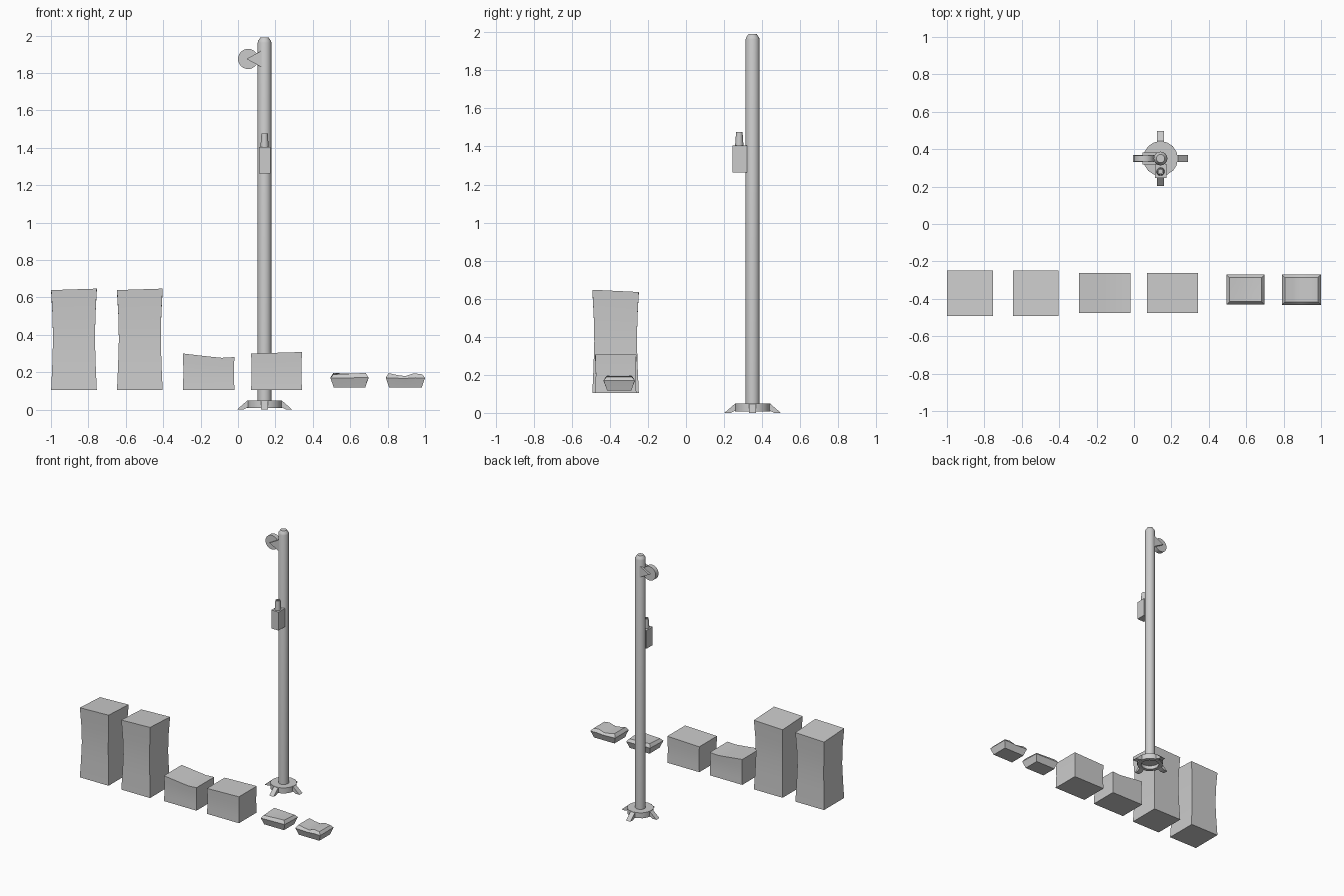
import bpy, bmesh
from math import sin, cos, pi, radians
from mathutils import Matrix

if "Cube" in bpy.data.objects:
    bpy.data.objects.remove(bpy.data.objects["Cube"])

PX, PY = 0.142, 0.35  # pole axis


def finish(name, bm, smooth=True):
    bmesh.ops.recalc_face_normals(bm, faces=bm.faces)
    me = bpy.data.meshes.new(name)
    bm.to_mesh(me)
    bm.free()
    ob = bpy.data.objects.new(name, me)
    bpy.context.collection.objects.link(ob)
    bpy.ops.object.select_all(action='DESELECT')
    ob.select_set(True)
    bpy.context.view_layer.objects.active = ob
    if smooth:
        bpy.ops.object.shade_smooth_by_angle(angle=radians(35))
    return ob


def lathe(name, profile, x, y, n=16):
    """Revolve (radius, z) points; radius 0 ends close the shape."""
    bm = bmesh.new()
    rings = []
    for r, z in profile:
        if r == 0:
            rings.append([bm.verts.new((x, y, z))] * n)
        else:
            rings.append([bm.verts.new((x + r * cos(2 * pi * i / n), y + r * sin(2 * pi * i / n), z))
                          for i in range(n)])
    for a, b in zip(rings, rings[1:]):
        for i in range(n):
            j = (i + 1) % n
            bm.faces.new(list(dict.fromkeys((a[i], a[j], b[j], b[i]))))
    return finish(name, bm)


def prism(name, outline, width, matrix):
    """Extrude an XZ outline symmetrically along Y."""
    bm = bmesh.new()
    f = bm.faces.new([bm.verts.new((x, -width / 2, z)) for x, z in outline])
    new = bmesh.ops.extrude_face_region(bm, geom=[f])['geom']
    bmesh.ops.translate(bm, vec=(0, width, 0), verts=[v for v in new if isinstance(v, bmesh.types.BMVert)])
    bmesh.ops.transform(bm, matrix=matrix, verts=bm.verts)
    return finish(name, bm)


def soft_block(name, cx, cy, hx, hy, levels, top):
    """Subdivided block: levels are five (z, inset) rings, top(u, v, t) lifts by height fraction t."""
    bm = bmesh.new()
    bmesh.ops.create_cube(bm, size=2)
    bmesh.ops.subdivide_edges(bm, edges=bm.edges[:], cuts=3, use_grid_fill=True)
    for v in bm.verts:
        u, w, k = v.co.x, v.co.y, round((v.co.z + 1) * 2)
        z, inset = levels[k]
        v.co = (cx + u * (hx - inset), cy + w * (hy - inset), z + top(u, w, k / 4))
    return finish(name, bm)


# tall waisted blocks
tall = [(0.105, 0), (0.24, 0.006), (0.375, 0.010), (0.51, 0.007), (0.637, 0)]
for i, x in enumerate((-0.877, -0.525)):
    soft_block(f"tall_block_{i + 1}", x, -0.37, 0.122, 0.122, tall,
               lambda u, v, t: t ** 3 * (0.004 * u - 0.006 * v))

# squat blocks, the first with a sagging top
low = [(0.105, 0), (0.155, 0.002), (0.2, 0.003), (0.25, 0.002), (0.3, 0)]
sag = {-1: 0.0, -0.5: -0.008, 0: -0.016, 0.5: -0.023, 1: -0.019}
soft_block("low_block_1", -0.157, -0.369, 0.138, 0.108, low, lambda u, v, t: t ** 2 * sag[round(u * 2) / 2])
soft_block("low_block_2", 0.206, -0.369, 0.136, 0.108, low, lambda u, v, t: t ** 2 * (0.004 + 0.004 * u))

# small pillow packs
pack = [(0.118, 0.018), (0.145, 0.009), (0.17, 0), (0.182, 0.008), (0.192, 0.016)]
soft_block("pack_1", 0.596, -0.351, 0.102, 0.080, pack, lambda u, v, t: -0.004 * t * (u * v))
wave = {-1: 0.003, -0.5: -0.007, 0: -0.013, 0.5: 0.002, 1: -0.003}
soft_block("pack_2", 0.895, -0.351, 0.105, 0.082, pack, lambda u, v, t: t ** 2 * wave[round(u * 2) / 2])

# pole with bevelled cap
lathe("pole", [(0, 0.045), (0.037, 0.045), (0.037, 1.962), (0.034, 1.972), (0.022, 1.99), (0, 1.99)], PX, PY)

# hollow base cup and four splayed feet
lathe("base_cup", [(0, 0.05), (0.093, 0.05), (0.093, 0.008), (0.065, 0.008), (0.065, 0.035), (0, 0.035)], PX, PY)
foot = [(0.075, 0.045), (0.093, 0.048), (0.148, 0.0), (0.115, 0.0), (0.075, 0.02)]
for i in range(4):
    prism(f"foot_{i + 1}", foot, 0.037,
          Matrix.Translation((PX, PY, 0)) @ Matrix.Rotation(i * pi / 2, 4, 'Z'))

# pulley wheel on two triangular cheek plates
bm = bmesh.new()
bmesh.ops.create_cone(bm, cap_ends=True, segments=24, radius1=0.054, radius2=0.054, depth=0.034,
                      matrix=Matrix.Translation((0.054, PY, 1.875)) @ Matrix.Rotation(pi / 2, 4, 'X'))
finish("pulley", bm)
for side, name in ((-1, "front"), (1, "back")):
    prism(f"pulley_bracket_{name}", [(0.045, 1.875), (0.125, 1.832), (0.125, 1.918)], 0.016,
          Matrix.Translation((0, PY + side * 0.025, 0)))

# holder box with hollow tapered tube
bm = bmesh.new()
bmesh.ops.create_cube(bm, size=1, matrix=Matrix.Translation((0.142, 0.283, 1.334))
                      @ Matrix.Diagonal((0.062, 0.076, 0.141, 1)))
finish("holder_box", bm, False)
lathe("holder_tube", [(0.022, 1.39), (0.022, 1.405), (0.017, 1.476), (0.011, 1.476), (0.011, 1.41), (0, 1.41)],
      0.142, 0.28, 12)
